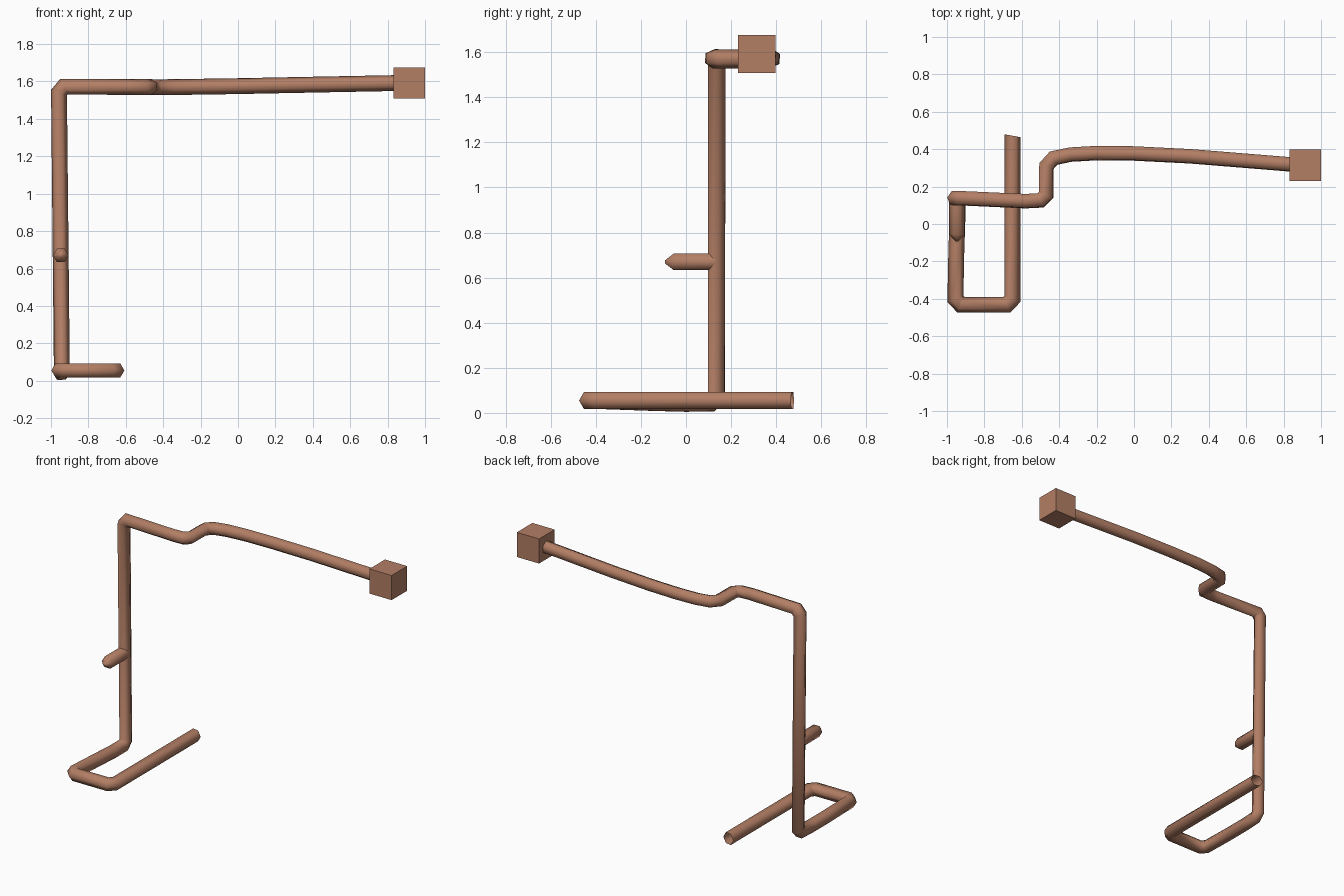
import bpy, bmesh, math
from mathutils import Vector

if "Cube" in bpy.data.objects:
    bpy.data.objects.remove(bpy.data.objects["Cube"])

R = 0.0425   # tube radius (hexagonal section)

mat = bpy.data.materials.new("copper brown")
mat.diffuse_color = (0.45, 0.21, 0.13, 1)
mat.use_nodes = True
mat.node_tree.nodes["Principled BSDF"].inputs["Base Color"].default_value = mat.diffuse_color


def finish(name, bm, smooth):
    bmesh.ops.recalc_face_normals(bm, faces=bm.faces)
    for f in bm.faces:
        f.smooth = smooth
    me = bpy.data.meshes.new(name)
    bm.to_mesh(me)
    bm.free()
    me.materials.append(mat)
    ob = bpy.data.objects.new(name, me)
    bpy.context.collection.objects.link(ob)
    return ob


def tube(name, path, radii, side, first=None, cap_end=False):
    """Sweep a hexagon along a path, keeping its orientation without twist."""
    pts = [Vector(p) for p in path]
    bm = bmesh.new()
    rings, n = [], len(pts)
    u, prev = Vector(side), None
    for i, p in enumerate(pts):
        d_in = (p - pts[max(i - 1, 0)]).normalized()
        d_out = (pts[min(i + 1, n - 1)] - p).normalized()
        t = (d_in + d_out).normalized()
        if prev is not None:
            u = prev.rotation_difference(t) @ u
        u = (u - t * u.dot(t)).normalized()
        v = t.cross(u)
        prev = t
        # widen bends across the turn so straight runs keep their thickness
        turn = d_out - d_in if 0 < i < n - 1 else Vector()
        k = 1 / max(t.dot(d_out), 0.8) - 1 if 0 < i < n - 1 else 0
        ring = []
        for j in range(6):
            a = j * math.pi / 3
            o = radii[i] * (u * math.cos(a) + v * math.sin(a))
            if turn.length > 1e-4:
                w = turn.normalized()
                o += w * o.dot(w) * k
            if i == 0 and first:          # slanted cut on the open end
                o += t * first * o.x
            ring.append(bm.verts.new(p + o))
        rings.append(ring)
    for a, b in zip(rings, rings[1:]):
        for j in range(6):
            k = (j + 1) % 6
            bm.faces.new((a[j], a[k], b[k], b[j]))
    if cap_end:
        bm.faces.new(rings[-1])
    return finish(name, bm, True)


# bent tube: floor loop, upright post, offset top arm
path = [
    (-0.65, 0.472, 0.055), (-0.65, -0.40, 0.055), (-0.68, -0.432, 0.055),
    (-0.925, -0.432, 0.055), (-0.955, -0.40, 0.055), (-0.95, -0.15, 0.046),
    (-0.945, 0.0, 0.042), (-0.942, 0.11, 0.044), (-0.942, 0.135, 0.07),
    (-0.957, 0.137, 1.54), (-0.93, 0.138, 1.572), (-0.58, 0.122, 1.571),
    (-0.50, 0.126, 1.57), (-0.47, 0.155, 1.57), (-0.468, 0.31, 1.57),
    (-0.43, 0.352, 1.569), (-0.34, 0.371, 1.57), (-0.2, 0.379, 1.572),
    (0.0, 0.377, 1.575), (0.3, 0.362, 1.581), (0.87, 0.316, 1.592),
]
tube("bent_stand_tube", path, [R] * len(path), (1, 0, 0), first=0.18)

# short peg on the post
tube("post_peg", [(-0.947, 0.13, 0.67), (-0.947, -0.055, 0.67), (-0.947, -0.093, 0.67)],
     [0.042, 0.042, 0.008], (1, 0, 0), cap_end=True)

# cube at the end of the arm
bm = bmesh.new()
bmesh.ops.create_cube(bm, size=0.168)
bmesh.ops.translate(bm, verts=bm.verts, vec=(0.915, 0.314, 1.592))
finish("end_block", bm, False)
